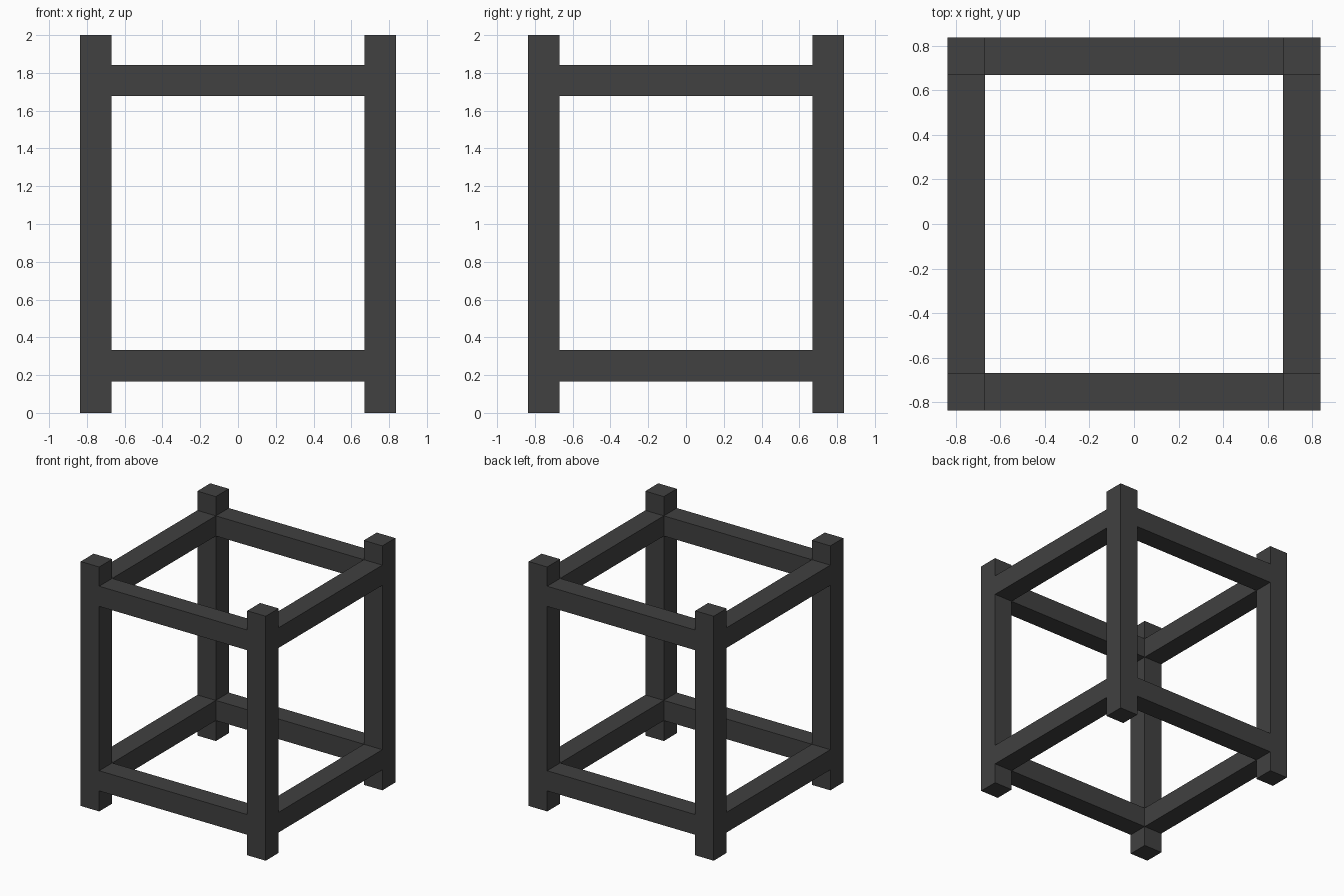
import bpy

if "Cube" in bpy.data.objects:
    bpy.data.objects.remove(bpy.data.objects["Cube"])

OUT, INN = 0.8375, 0.67        # outer and inner faces of the frame
MID = (OUT + INN) / 2
THICK = OUT - INN

mat = bpy.data.materials.new("charcoal")
mat.diffuse_color = (0.052, 0.052, 0.052, 1)
mat.use_nodes = True
mat.node_tree.nodes["Principled BSDF"].inputs["Base Color"].default_value = mat.diffuse_color


def box(name, center, size):
    bpy.ops.mesh.primitive_cube_add(size=1, location=center)
    ob = bpy.context.object
    ob.name = name
    ob.scale = size
    bpy.ops.object.transform_apply(location=False, rotation=False, scale=True)
    ob.data.materials.append(mat)


# Four corner posts
for sx, side in ((-1, "left"), (1, "right")):
    for sy, end in ((-1, "front"), (1, "back")):
        box(f"{end}_{side}_post", (sx * MID, sy * MID, 1), (THICK, THICK, 2))

# Lower and upper rails between the posts
for z, level in ((0.25, "lower"), (1.76, "upper")):
    for s, end, side in ((-1, "front", "left"), (1, "back", "right")):
        box(f"{level}_{end}_rail", (0, s * MID, z), (2 * INN, THICK, 0.165))
        box(f"{level}_{side}_rail", (s * MID, 0, z), (THICK, 2 * INN, 0.165))
